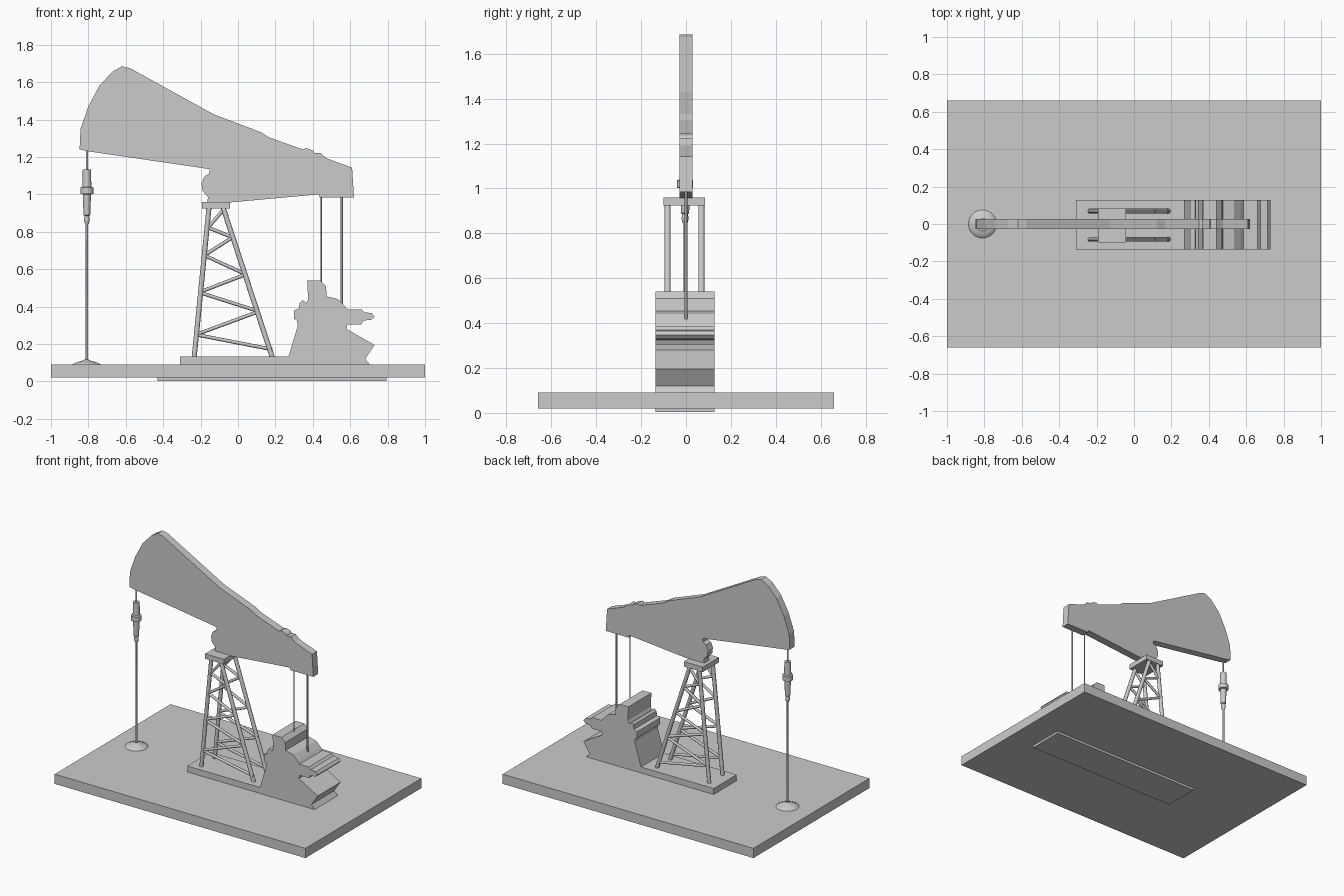
import bpy, bmesh, math
from mathutils import Vector

if "Cube" in bpy.data.objects:
    bpy.data.objects.remove(bpy.data.objects["Cube"])


def finish(name, bm):
    bmesh.ops.recalc_face_normals(bm, faces=bm.faces)
    me = bpy.data.meshes.new(name)
    bm.to_mesh(me)
    bm.free()
    ob = bpy.data.objects.new(name, me)
    bpy.context.collection.objects.link(ob)
    return ob


def slab(name, profile, y0, y1):
    """Extrude an x-z outline from y0 to y1."""
    bm = bmesh.new()
    face = bm.faces.new([bm.verts.new((x, y0, z)) for x, z in profile])
    ext = bmesh.ops.extrude_face_region(bm, geom=[face])
    bmesh.ops.translate(bm, vec=(0, y1 - y0, 0),
                        verts=[v for v in ext["geom"] if isinstance(v, bmesh.types.BMVert)])
    return finish(name, bm)


def box(name, x0, x1, y0, y1, z0, z1):
    return slab(name, [(x0, z0), (x1, z0), (x1, z1), (x0, z1)], y0, y1)


def smooth(ob):
    bpy.ops.object.select_all(action='DESELECT')
    bpy.context.view_layer.objects.active = ob
    ob.select_set(True)
    bpy.ops.object.shade_smooth_by_angle(angle=math.radians(46))


def rod(name, a, b, r, sides=10):
    a, b = Vector(a), Vector(b)
    bm = bmesh.new()
    bmesh.ops.create_cone(bm, cap_ends=True, segments=sides, radius1=r, radius2=r,
                          depth=(b - a).length)
    ob = finish(name, bm)
    ob.location = (a + b) / 2
    ob.rotation_euler = (b - a).to_track_quat('Z', 'Y').to_euler()
    smooth(ob)
    return ob


def lathe(name, x, y, profile, sides=24):
    """Revolve (radius, z) points around a vertical axis."""
    bm = bmesh.new()
    rings = [[bm.verts.new((x + r * math.cos(2 * math.pi * i / sides),
                            y + r * math.sin(2 * math.pi * i / sides), z))
              for i in range(sides)] for r, z in profile]
    for lo, hi in zip(rings, rings[1:]):
        for i in range(sides):
            j = (i + 1) % sides
            bm.faces.new((lo[i], lo[j], hi[j], hi[i]))
    bm.faces.new(rings[0])
    bm.faces.new(rings[-1])
    ob = finish(name, bm)
    smooth(ob)
    return ob


# Ground slab and the plate under it
box("base_slab", -1, 1, -0.66, 0.66, 0.02, 0.09)
box("under_plate", -0.43, 0.795, -0.135, 0.127, 0.003, 0.02)

# Skid with the gearbox and motor silhouette
slab("skid_and_motor", [
    (-.31, .09), (-.31, .133), (.27, .133), (.32, .30), (.315, .325), (.30, .335),
    (.30, .38), (.325, .39), (.33, .42), (.345, .435), (.365, .42), (.375, .44),
    (.37, .54), (.44, .54), (.47, .51), (.475, .455), (.535, .44), (.57, .405),
    (.585, .385), (.66, .385), (.675, .37), (.715, .365), (.73, .347), (.715, .33),
    (.67, .325), (.66, .305), (.585, .305), (.58, .28), (.73, .195), (.68, .12),
    (.705, .09)], -0.135, 0.127)

# Walking beam with horse head and saddle bearing
slab("walking_beam", [
    (-.847, 1.24), (-.842, 1.35), (-.80, 1.47), (-.74, 1.583), (-.67, 1.657),
    (-.62, 1.685), (-.578, 1.675), (-.13, 1.428), (.123, 1.332), (.165, 1.305),
    (.347, 1.24), (.365, 1.247), (.40, 1.235), (.41, 1.222), (.44, 1.222),
    (.475, 1.192), (.61, 1.143), (.62, .983), (.437, .983), (.433, 1.0),
    (-.04, .957), (-.165, .957), (-.16, .985), (-.19, 1.02), (-.195, 1.06),
    (-.18, 1.095), (-.155, 1.11), (-.152, 1.135), (-.80, 1.23)], -0.028, 0.028)

# Tower: top plate, and a leg pair with zigzag bracing on each side
box("tower_top_plate", -.192, -.042, -0.10, 0.084, .924, .96)
zigzag = [(-.08, .915), (-.16, .823), (-.03, .77), (-.18, .674), (.042, .572),
          (-.208, .476), (.112, .374), (-.225, .25), (.182, .171)]
for side, y in (("front", -0.082), ("back", 0.069)):
    rod(f"tower_leg_left_{side}", (-.235, y, .12), (-.155, y, .93), .0135)
    rod(f"tower_leg_right_{side}", (.186, y, .12), (-.08, y, .93), .0135)
    for i, (a, b) in enumerate(zip(zigzag, zigzag[1:])):
        rod(f"tower_brace_{side}_{i + 1}", (a[0], y, a[1]), (b[0], y, b[1]), .0095, 8)

# Pitman rods from the beam down to the gearbox
rod("pitman_rod_inner", (.445, 0, .5), (.445, 0, 1.0), .003, 8)
rod("pitman_rod_outer", (.555, 0, .4), (.555, 0, 1.0), .006, 8)

# Polished rod with its clamp, and the wellhead dome
lathe("polished_rod", -.808, -.004, [
    (.006, 1.25), (.006, 1.133), (.022, 1.133), (.024, 1.04), (.035, 1.037),
    (.035, 1.003), (.022, 1.0), (.018, .89), (.012, .885), (.016, .868),
    (.013, .85), (.0065, .84), (.0065, .10)], 16)
lathe("wellhead_dome", -.81, 0, [
    (.077, .088), (.074, .093), (.05, .103), (.022, .111), (.009, .118)], 24)
